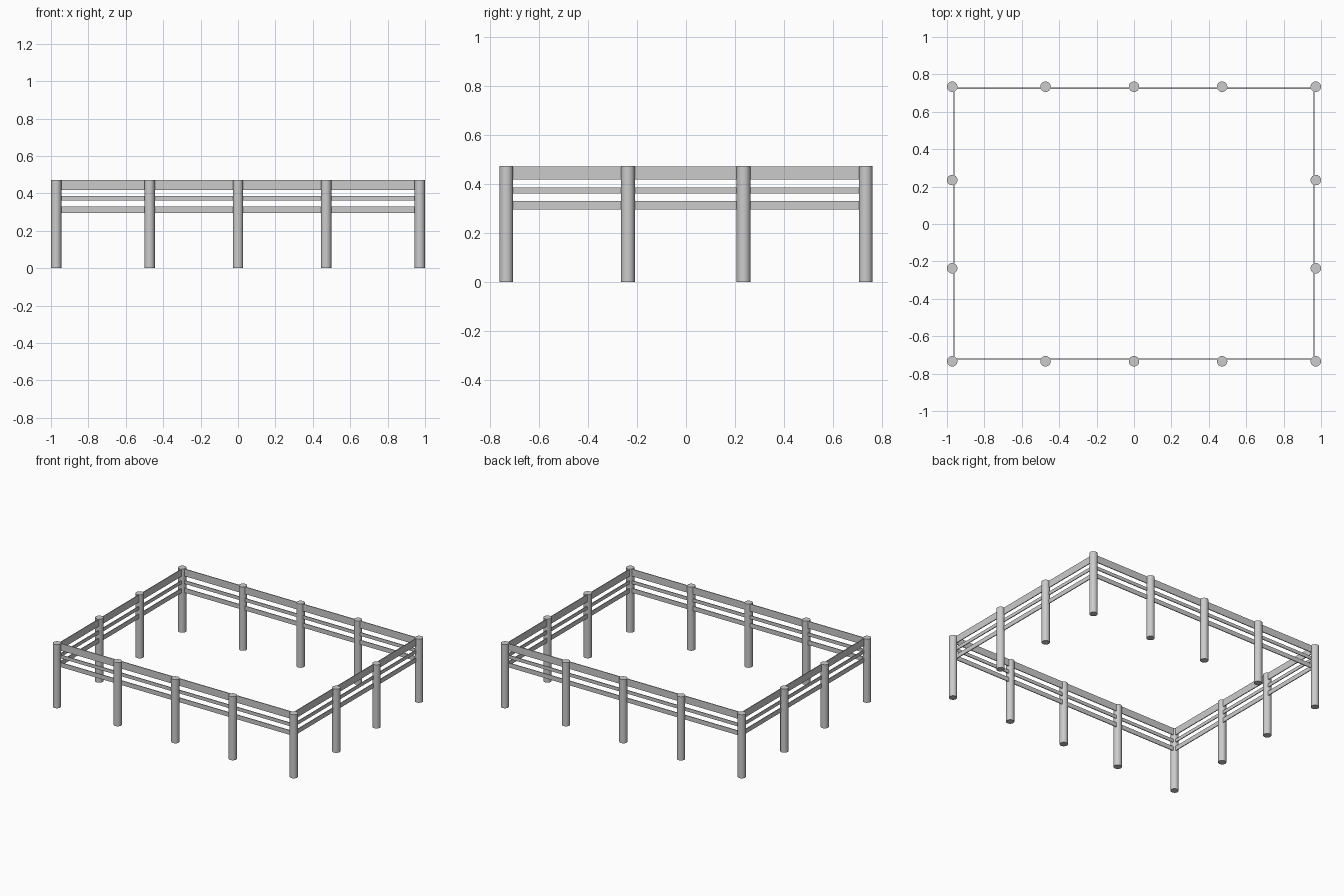
import bpy
import math

if "Cube" in bpy.data.objects:
    bpy.data.objects.remove(bpy.data.objects["Cube"], do_unlink=True)

# Single plain grey
grey = bpy.data.materials.new("light grey")
grey.use_nodes = True
colour = (0.6, 0.6, 0.6, 1)
grey.diffuse_color = colour
grey.node_tree.nodes["Principled BSDF"].inputs["Base Color"].default_value = colour

RADIUS, HEIGHT = 0.028, 0.472
CORNER_X, CORNER_Y = 0.972, 0.734
RAIL_X, RAIL_Y, THICK = 0.962, 0.724, 0.006


def post(name, x, y):
    bpy.ops.mesh.primitive_cylinder_add(vertices=24, radius=RADIUS, depth=HEIGHT,
                                        location=(x, y, HEIGHT / 2))
    ob = bpy.context.object
    ob.name = name
    ob.data.materials.append(grey)
    bpy.ops.object.shade_smooth_by_angle(angle=math.radians(40))


def rail(name, x, y, size_x, size_y, bottom, top):
    bpy.ops.mesh.primitive_cube_add(size=1, location=(x, y, (bottom + top) / 2))
    ob = bpy.context.object
    ob.name = name
    ob.scale = (size_x, size_y, top - bottom)
    bpy.ops.object.transform_apply(location=False, rotation=False, scale=True)
    ob.data.materials.append(grey)


# Round posts along the front and back, corners included
for side, y in (("front", -CORNER_Y), ("back", CORNER_Y)):
    for x in (-CORNER_X, -0.473, 0, 0.471, CORNER_X):
        post(side + "_post", x, y)

# Round posts between the corners on the short sides
for side, x in (("right", -CORNER_X), ("left", CORNER_X)):
    for y in (-0.237, 0.235):
        post(side + "_post", x, y)

# Three thin boards on each side, set just inside the post centres
for level, bottom, top in (("lower", 0.296, 0.329),
                           ("middle", 0.361, 0.386),
                           ("top", 0.418, 0.471)):
    for side, sign in (("front", -1), ("back", 1)):
        rail(f"{side}_{level}_rail", 0, sign * RAIL_Y + 0.002, 2 * RAIL_X, THICK, bottom, top)
    for side, sign in (("right", -1), ("left", 1)):
        rail(f"{side}_{level}_rail", sign * RAIL_X, 0, THICK, 2 * RAIL_Y, bottom, top)
